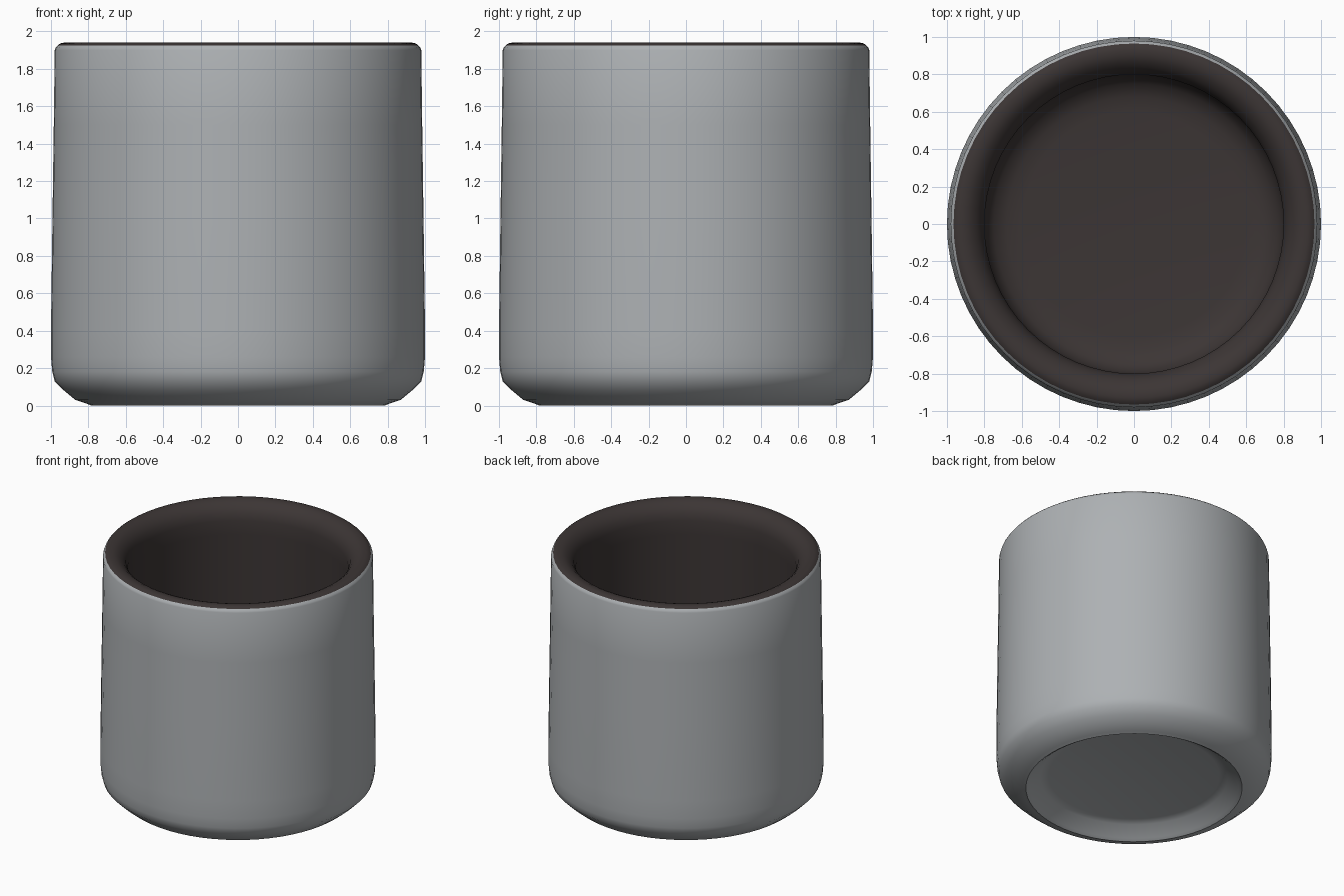
import bpy, bmesh, math

if "Cube" in bpy.data.objects:
    bpy.data.objects.remove(bpy.data.objects["Cube"])

SEG = 64


def material(name, rgb):
    m = bpy.data.materials.new(name)
    m.diffuse_color = (*rgb, 1.0)
    m.use_nodes = True
    m.node_tree.nodes["Principled BSDF"].inputs["Base Color"].default_value = m.diffuse_color
    return m


def lathe(name, profile, mat):
    """Revolve (radius, z) points around z; radius 0 closes the surface."""
    bm = bmesh.new()
    rings = []
    for r, z in profile:
        if r == 0:
            rings.append([bm.verts.new((0, 0, z))])
        else:
            rings.append([bm.verts.new((r * math.cos(2 * math.pi * i / SEG),
                                        r * math.sin(2 * math.pi * i / SEG), z))
                          for i in range(SEG)])
    for a, b in zip(rings, rings[1:]):
        for i in range(SEG):
            j = (i + 1) % SEG
            if len(a) == 1:
                bm.faces.new((a[0], b[j], b[i]))
            elif len(b) == 1:
                bm.faces.new((a[i], a[j], b[0]))
            else:
                bm.faces.new((a[i], a[j], b[j], b[i]))
    mesh = bpy.data.meshes.new(name)
    bm.to_mesh(mesh)
    bm.free()
    mesh.materials.append(mat)
    ob = bpy.data.objects.new(name, mesh)
    bpy.context.collection.objects.link(ob)
    bpy.ops.object.select_all(action='DESELECT')
    ob.select_set(True)
    bpy.context.view_layer.objects.active = ob
    bpy.ops.object.shade_smooth_by_angle(angle=math.radians(50))
    return ob


grey = material("grey_glaze", (0.42, 0.44, 0.455))
dark = material("dark_brown_lining", (0.045, 0.036, 0.035))

# Outer shell: recessed underside, foot ring, rounded base, tapered wall
lathe("outer_shell", [
    (0, 0.10), (0.62, 0.10), (0.68, 0.085), (0.76, 0.015), (0.785, 0.0),
    (0.81, 0.01), (0.87, 0.03), (0.93, 0.08), (0.98, 0.13), (0.993, 0.18),
    (1.0, 0.26), (1.0, 0.40), (0.992, 1.0), (0.985, 1.5), (0.98, 1.90),
    (0.975, 1.913), (0.965, 1.925)], grey)

# Dark lining: rounded lip, inner wall and floor
lathe("inner_lining", [
    (0.965, 1.925), (0.95, 1.936), (0.93, 1.94), (0.90, 1.938),
    (0.87, 1.925), (0.84, 1.90), (0.815, 1.865), (0.80, 1.81),
    (0.80, 1.70), (0.805, 1.0), (0.805, 0.36), (0.79, 0.28),
    (0.75, 0.22), (0.68, 0.19), (0.60, 0.18), (0, 0.18)], dark)
